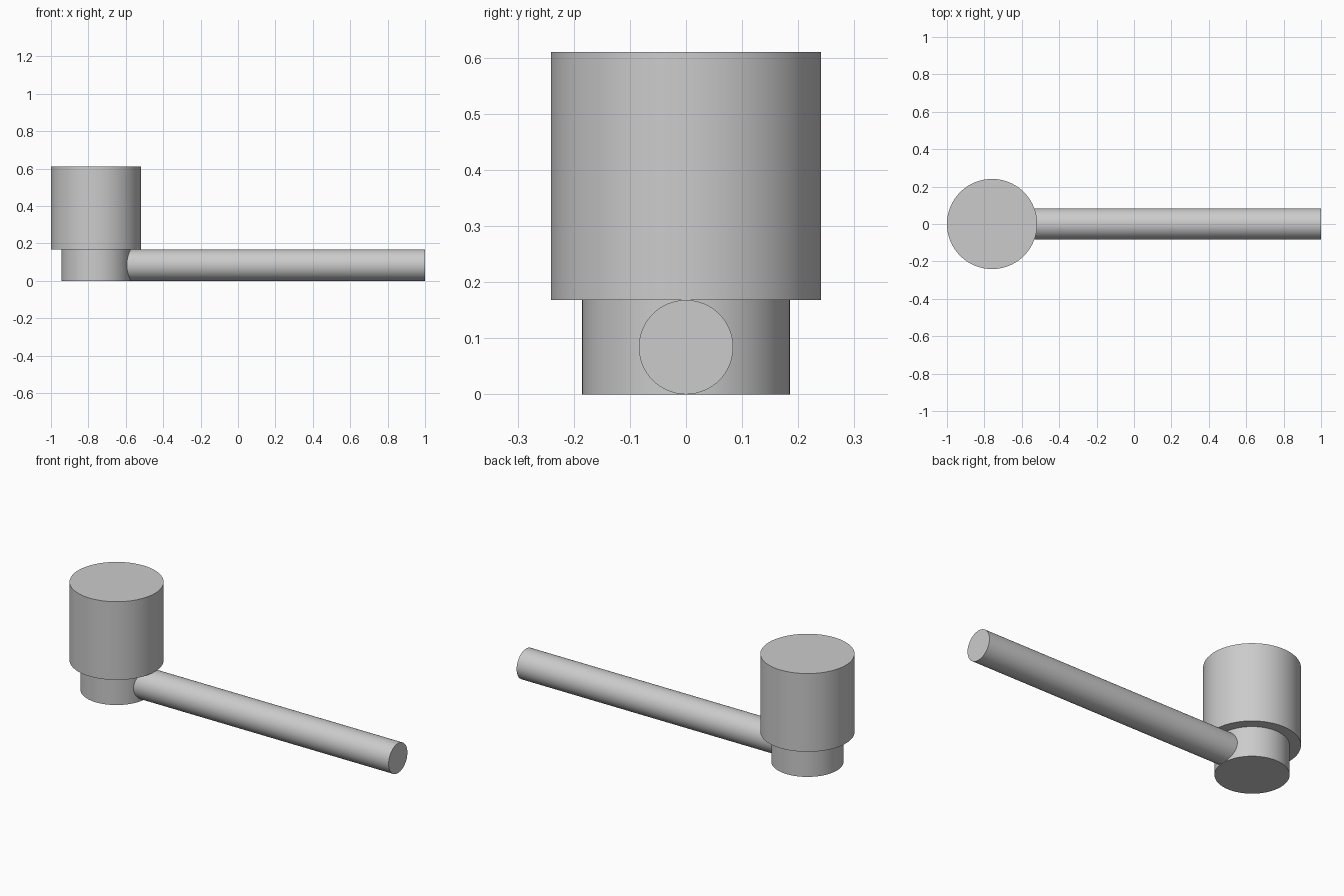
import bpy
import bmesh
import math
from mathutils import Matrix, Vector

cube = bpy.data.objects.get("Cube")
if cube:
    bpy.data.objects.remove(cube, do_unlink=True)

SEGMENTS = 96
HEAD_X = -0.759
HEAD_R, HEAD_TOP = 0.241, 0.61
COLLAR_R, COLLAR_TOP = 0.185, 0.168
ROD_R = COLLAR_TOP / 2

# Single grey finish
grey = bpy.data.materials.new("plain grey")
grey.use_nodes = True
colour = (0.6, 0.6, 0.6, 1)
grey.diffuse_color = colour
grey.node_tree.nodes["Principled BSDF"].inputs["Base Color"].default_value = colour


def lathe(name, profile, matrix):
    """Revolve (radius, height) points about z, cap both ends and place."""
    bm = bmesh.new()
    rings = [[bm.verts.new((r * math.cos(a), r * math.sin(a), z))
              for a in (math.tau * i / SEGMENTS for i in range(SEGMENTS))]
             for r, z in profile]
    for low, high in zip(rings, rings[1:]):
        for i in range(SEGMENTS):
            j = (i + 1) % SEGMENTS
            bm.faces.new((low[i], low[j], high[j], high[i]))
    bm.faces.new(rings[0][::-1])
    bm.faces.new(rings[-1])
    bm.transform(matrix)
    mesh = bpy.data.meshes.new(name)
    bm.to_mesh(mesh)
    bm.free()
    mesh.materials.append(grey)
    obj = bpy.data.objects.new(name, mesh)
    bpy.context.collection.objects.link(obj)
    bpy.ops.object.select_all(action="DESELECT")
    obj.select_set(True)
    bpy.context.view_layer.objects.active = obj
    bpy.ops.object.shade_smooth_by_angle(angle=math.radians(30))
    return obj


# Wide head stepping down to a narrower collar
lathe("head_and_collar",
      [(COLLAR_R, 0), (COLLAR_R, COLLAR_TOP), (HEAD_R, COLLAR_TOP), (HEAD_R, HEAD_TOP)],
      Matrix.Translation((HEAD_X, 0, 0)))

# Round handle running from just inside the collar wall to the far end
start = HEAD_X + math.sqrt(COLLAR_R ** 2 - ROD_R ** 2) - 0.005
lathe("handle", [(ROD_R, 0), (ROD_R, 1 - start)],
      Matrix.Translation((start, 0, ROD_R)) @ Matrix.Rotation(math.pi / 2, 4, Vector((0, 1, 0))))
